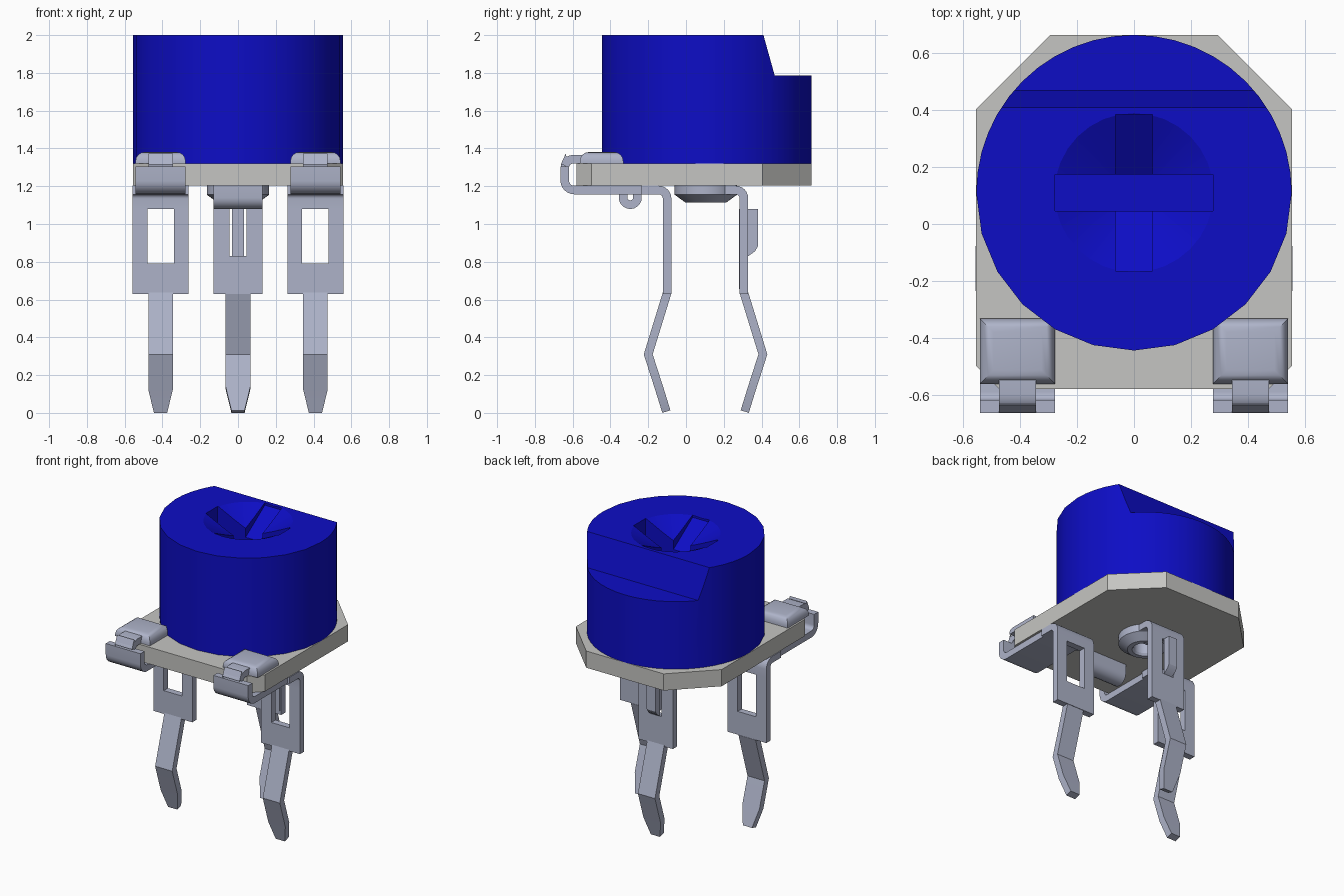
import bpy, bmesh, math
from mathutils import Vector

old = bpy.data.objects.get("Cube")
if old:
    bpy.data.objects.remove(old, do_unlink=True)


def material(name, rgb):
    m = bpy.data.materials.new(name)
    m.use_nodes = True
    m.diffuse_color = (*rgb, 1)
    m.node_tree.nodes["Principled BSDF"].inputs["Base Color"].default_value = (*rgb, 1)
    return m


BLUE = material("blue plastic", (0.004, 0.004, 0.56))
GREY = material("grey ceramic", (0.56, 0.56, 0.54))
METAL = material("tinned metal", (0.42, 0.45, 0.58))
T = 0.045  # sheet thickness


def finish(name, bm, mat, angle=30):
    bmesh.ops.recalc_face_normals(bm, faces=bm.faces)
    me = bpy.data.meshes.new(name)
    bm.to_mesh(me)
    bm.free()
    me.materials.append(mat)
    ob = bpy.data.objects.new(name, me)
    bpy.context.collection.objects.link(ob)
    smooth(ob, angle)
    return ob


def smooth(ob, angle=30):
    bpy.ops.object.select_all(action="DESELECT")
    bpy.context.view_layer.objects.active = ob
    ob.select_set(True)
    bpy.ops.object.shade_smooth_by_angle(angle=math.radians(angle))


def prism(name, pts, offset, mat):
    """Extrude a closed outline of 3D points along an offset."""
    bm = bmesh.new()
    f = bm.faces.new([bm.verts.new(p) for p in pts])
    r = bmesh.ops.extrude_face_region(bm, geom=[f])
    bmesh.ops.translate(bm, vec=offset, verts=[v for v in r["geom"] if isinstance(v, bmesh.types.BMVert)])
    return finish(name, bm, mat)


def boxes(name, spans, mat):
    """One object made of boxes given as (x0, x1, y0, y1, z0, z1)."""
    bm = bmesh.new()
    for x0, x1, y0, y1, z0, z1 in spans:
        vs = bmesh.ops.create_cube(bm, size=1)["verts"]
        for v in vs:
            v.co = ((x0 + x1) / 2 + v.co.x * (x1 - x0), (y0 + y1) / 2 + v.co.y * (y1 - y0),
                    (z0 + z1) / 2 + v.co.z * (z1 - z0))
    return finish(name, bm, mat)


def arc(cy, cz, r, a0, a1, n=6):
    return [(cy + r * math.cos(math.radians(a0 + (a1 - a0) * i / n)),
             cz + r * math.sin(math.radians(a0 + (a1 - a0) * i / n))) for i in range(n + 1)]


def ribbon(name, path, x, widths):
    """Sheet-metal strip following a (y, z) centre line."""
    if not isinstance(widths, list):
        widths = [widths] * len(path)
    p = [Vector(q) for q in path]
    bm = bmesh.new()
    rings = []
    for i, q in enumerate(p):
        a = (q - p[i - 1]).normalized() if i else (p[1] - q).normalized()
        b = (p[i + 1] - q).normalized() if i < len(p) - 1 else a
        t = (a + b).normalized()
        n = Vector((-t.y, t.x)) * (T / 2 / max(t.dot(a), 0.3))
        w = widths[i] / 2
        rings.append([bm.verts.new((x + sx * w, q.x + s * n.x, q.y + s * n.y))
                      for sx, s in ((-1, -1), (1, -1), (1, 1), (-1, 1))])
    for r0, r1 in zip(rings, rings[1:]):
        for k in range(4):
            bm.faces.new((r0[k], r0[(k + 1) % 4], r1[(k + 1) % 4], r1[k]))
    bm.faces.new(rings[0])
    bm.faces.new(rings[-1])
    return finish(name, bm, METAL)


def revolve(name, profile, cy, mat, n=32):
    """Revolve a closed (r, z) loop about a vertical axis at y = cy."""
    bm = bmesh.new()
    vs = [bm.verts.new((r, cy, z)) for r, z in profile]
    es = [bm.edges.new((vs[i], vs[(i + 1) % len(vs)])) for i in range(len(vs))]
    bmesh.ops.spin(bm, geom=vs + es, cent=(0, cy, 0), axis=(0, 0, 1), angle=2 * math.pi, steps=n)
    bmesh.ops.remove_doubles(bm, verts=bm.verts, dist=1e-4)
    return finish(name, bm, mat)


# Base plate with clipped corners
half = [(0.475, -0.58), (0.555, -0.5), (0.555, 0.405), (0.295, 0.665)]
outline = half + [(-x, y) for x, y in reversed(half)]
prism("base_plate", [(x, y, 1.205) for x, y in outline], (0, 0, 0.115), GREY)

# Knob: finer facets on the back half
CY, R = 0.11, 0.555
angles = [i * 7.5 for i in range(24)] + [180 + i * 15 for i in range(12)]
knob = prism("knob", [(R * math.cos(math.radians(a)), CY + R * math.sin(math.radians(a)), 1.32)
                      for a in angles], (0, 0, 0.68), BLUE)

# Cutters: back step, dished recess, flat slot and V-bottomed cross slot
cutters = [
    prism("step_cutter", [(-0.8, 0.396, 2.05), (-0.8, 0.47, 1.785), (-0.8, 0.9, 1.785), (-0.8, 0.9, 2.05)],
          (1.6, 0, 0), BLUE),
    revolve("dish_cutter", [(0, 1.86), (0.28, 2.0), (0.28, 2.03), (0, 2.03)], CY, BLUE),
    boxes("slot_cutter", [(-0.278, 0.278, 0.045, 0.175, 1.8, 2.04)], BLUE),
    prism("cross_cutter", [(-0.065, -0.165, 2.04), (-0.065, -0.165, 1.985), (-0.065, CY, 1.8),
                           (-0.065, 0.385, 1.985), (-0.065, 0.385, 2.04)], (0.13, 0, 0), BLUE),
]
for c in cutters:
    c.hide_render = True
    bpy.context.view_layer.objects.active = knob
    mod = knob.modifiers.new("cut", "BOOLEAN")
    mod.operation, mod.solver, mod.object = "DIFFERENCE", "EXACT", c
    bpy.ops.object.modifier_apply(modifier=mod.name)
    bpy.data.objects.remove(c, do_unlink=True)
smooth(knob, 25)


def leg(name, x, y, s):
    """Kinked pin with a tapered tip; s is the direction of the kink."""
    ribbon(name, [(y, 0.635), (y + s * 0.1, 0.31), (y + s * 0.042, 0.13), (y + s * 0.004, 0.007)],
           x, [0.13, 0.13, 0.13, 0.07])


# Two front terminals
for side, x in (("right", -0.41), ("left", 0.41)):
    y, w = -0.1, 0.295
    y0, y1 = y - T / 2, y + T / 2
    ribbon(side + "_terminal_bend", [(-0.235, 1.18)] + arc(-0.145, 1.135, 0.045, 90, 0) + [(y, 1.08)], x, w)
    boxes(side + "_terminal_frame", [
        (x - w / 2, x - 0.07, y0, y1, 0.79, 1.08),
        (x + 0.07, x + w / 2, y0, y1, 0.79, 1.08),
        (x - w / 2, x + w / 2, y0, y1, 0.63, 0.79)], METAL)
    leg(side + "_terminal_leg", x, y, -1)
    # Strip under the plate, curling up around the front edge
    ribbon(side + "_clip_strip", [(-0.23, 1.18)] + arc(-0.592, 1.23, 0.05, 270, 180) + [(-0.642, 1.305)], x, 0.265)
    ribbon(side + "_clip_hook", [(-0.642, 1.3)] + arc(-0.597, 1.298, 0.045, 180, 90) + [(-0.52, 1.343)], x, 0.13)
    # Rounded contact pad on top of the plate
    bm = bmesh.new()
    vs = bmesh.ops.create_cube(bm, size=1)["verts"]
    for v in vs:
        v.co = (x + v.co.x * 0.265, -0.447 + v.co.y * 0.23, 1.35 + v.co.z * 0.062)
    top = [e for e in bm.edges if all(v.co.z > 1.36 for v in e.verts)]
    bmesh.ops.bevel(bm, geom=top, offset=0.048, segments=4, profile=0.5, affect="EDGES")
    finish(side + "_contact_pad", bm, METAL)

# Centre terminal at the back
y = 0.307
y0, y1 = y - T / 2, y + T / 2
ribbon("centre_terminal_bend", [(0.1, 1.18)] + arc(0.262, 1.135, 0.045, 90, 0) + [(y, 1.08)], 0, 0.26)
boxes("centre_terminal_frame", [
    (-0.13, -0.045, y0, y1, 0.83, 1.08),
    (0.045, 0.13, y0, y1, 0.83, 1.08),
    (-0.13, 0.13, y0, y1, 0.63, 0.83)], METAL)
leg("centre_terminal_leg", 0, y, 1)
prism("centre_terminal_tab", [(-0.033, y1, 1.08), (-0.033, 0.38, 1.08), (-0.033, 0.38, 0.88),
                              (-0.033, 0.365, 0.855), (-0.033, y1, 0.83)], (0.066, 0, 0), METAL)
boxes("centre_terminal_ribs", [(s * 0.1 - 0.02, s * 0.1 + 0.02, y0 - 0.004, y0 + 0.01, 0.655, 1.08)
                               for s in (-1, 1)], METAL)

# Rolled spring under the plate
ribbon("rolled_spring", [(-0.333, 1.206)] + arc(-0.295, 1.14, 0.038, 180, 360, 10) + [(-0.257, 1.206)], 0, 0.26)

# Hollow rivet on the underside
revolve("rivet", [(0.07, 1.206), (0.165, 1.206), (0.165, 1.155), (0.11, 1.115), (0.08, 1.115), (0.07, 1.13)],
        0.105, METAL)
